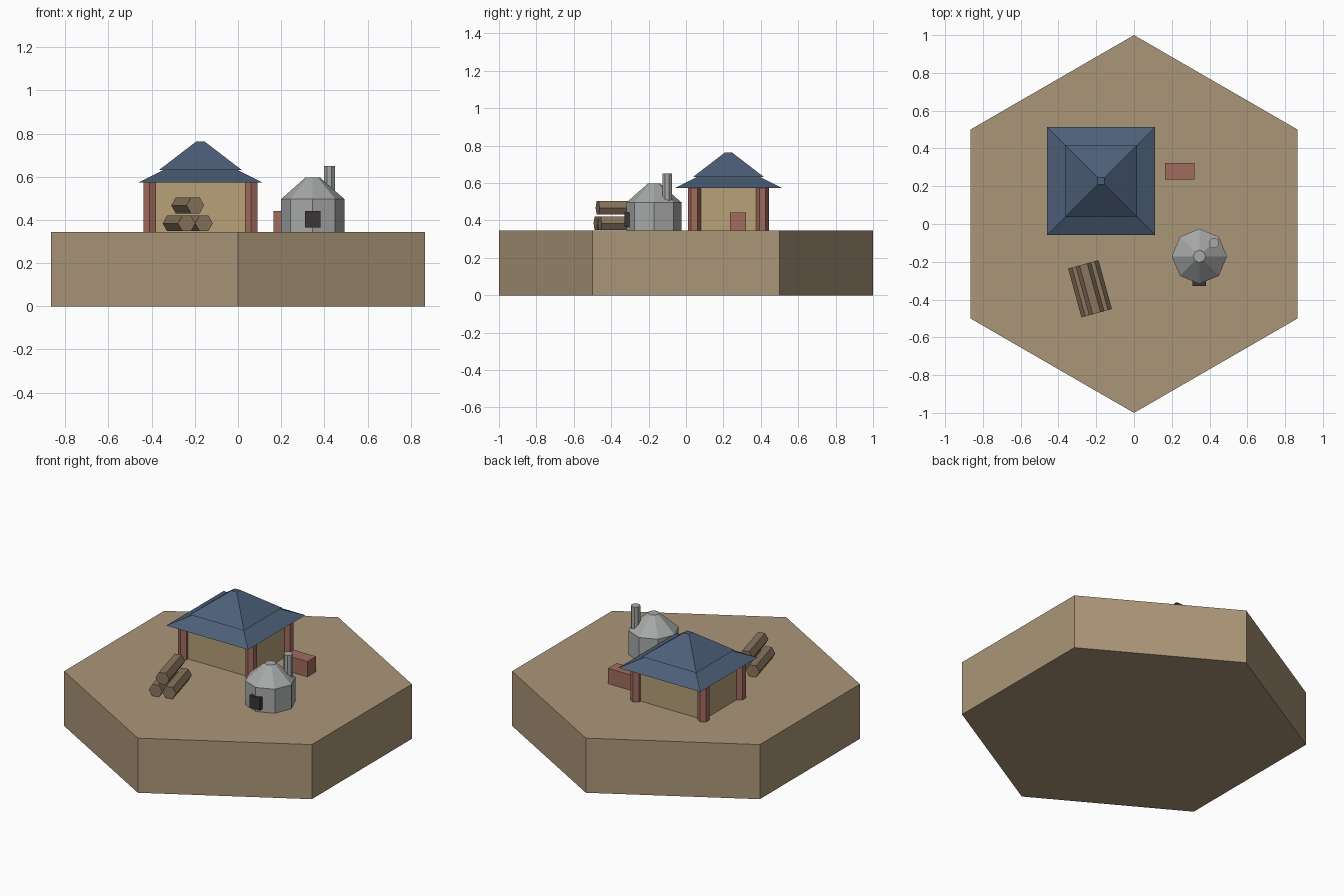
import bpy, bmesh, math
from mathutils import Matrix, Vector

if "Cube" in bpy.data.objects:
    bpy.data.objects.remove(bpy.data.objects["Cube"])

GROUND = 0.345
R2 = math.sqrt(2)


def material(name, rgb):
    m = bpy.data.materials.new(name)
    m.diffuse_color = (*[(c / 255) ** 2.2 for c in rgb], 1)
    m.use_nodes = True
    m.node_tree.nodes["Principled BSDF"].inputs["Base Color"].default_value = m.diffuse_color
    return m


SAND = material("sand", (170, 149, 120))
PLASTER = material("plaster", (182, 160, 120))
BRICK = material("brick", (160, 108, 94))
SLATE = material("slate", (78, 95, 120))
WOOD = material("wood", (136, 116, 94))
STONE = material("stone", (165, 167, 166))
DARK = material("dark_iron", (62, 56, 57))


def finish(bm, name, mat):
    bmesh.ops.recalc_face_normals(bm, faces=bm.faces)
    me = bpy.data.meshes.new(name)
    bm.to_mesh(me)
    bm.free()
    me.materials.append(mat)
    ob = bpy.data.objects.new(name, me)
    bpy.context.collection.objects.link(ob)
    return ob


def lathe(name, mat, x, y, profile, sides, turn=0):
    """Closed flat-sided solid from (radius, z) points, bottom to top."""
    bm = bmesh.new()
    rings = []
    for r, z in profile:
        angles = [math.radians(turn) + math.tau * i / sides for i in range(sides)]
        rings.append([bm.verts.new((x + r * math.cos(a), y + r * math.sin(a), z)) for a in angles])
    for a, b in zip(rings, rings[1:]):
        for i in range(sides):
            j = (i + 1) % sides
            bm.faces.new((a[i], a[j], b[j], b[i]))
    bm.faces.new(rings[0])
    bm.faces.new(rings[-1])
    return finish(bm, name, mat)


def box(name, mat, lo, hi):
    lo, hi = Vector(lo), Vector(hi)
    bm = bmesh.new()
    bmesh.ops.create_cube(bm, size=1, matrix=Matrix.Translation((lo + hi) / 2)
                          @ Matrix.Diagonal((*(hi - lo), 1)))
    return finish(bm, name, mat)


# hexagonal ground tile
lathe("ground_tile", SAND, 0, 0, [(1, 0), (1, GROUND)], 6, 90)

# house walls and corner posts
HX, HY, WX, WY, EAVE = -0.174, 0.227, 0.235, 0.182, 0.574
box("house_walls", PLASTER, (HX - WX, HY - WY, GROUND), (HX + WX, HY + WY, EAVE + 0.01))
for sx in (-1, 1):
    for sy in (-1, 1):
        lathe("corner_post", BRICK, HX + sx * WX, HY + sy * WY,
              [(0.034, GROUND), (0.034, EAVE + 0.01)], 6, 90)

# two-tier hipped roof
lathe("lower_roof", SLATE, HX, HY, [(0.286 * R2, EAVE), (0.168 * R2, 0.633)], 4, 45)
lathe("upper_roof", SLATE, HX, HY, [(0.19 * R2, 0.632), (0.018 * R2, 0.764)], 4, 45)

# brick block beside the house
box("brick_block", BRICK, (0.164, 0.236, GROUND), (0.32, 0.322, 0.442))

# kiln with door and flue
KX, KY = 0.346, -0.171
lathe("kiln_body", STONE, KX, KY, [(0.146, GROUND), (0.146, 0.497), (0.033, 0.597)], 8)
box("kiln_door", DARK, (0.31, -0.329, 0.364), (0.382, -0.25, 0.442))
lathe("kiln_flue", STONE, 0.423, -0.101, [(0.028, 0.40), (0.028, 0.65)], 8, 22.5)

# stacked logs
YAW = math.radians(15.3)
for side, z in ((-1, GROUND + 0.039), (1, GROUND + 0.039), (0, GROUND + 0.122)):
    log = lathe("log", WOOD, 0, 0, [(0.042, -0.134), (0.042, 0.134)], 6)
    off = side * 0.0415
    log.data.transform(
        Matrix.Translation((-0.233 + off * math.cos(YAW), -0.343 + off * math.sin(YAW), z))
        @ Matrix.Rotation(YAW, 4, 'Z') @ Matrix.Rotation(math.pi / 2, 4, 'X'))
